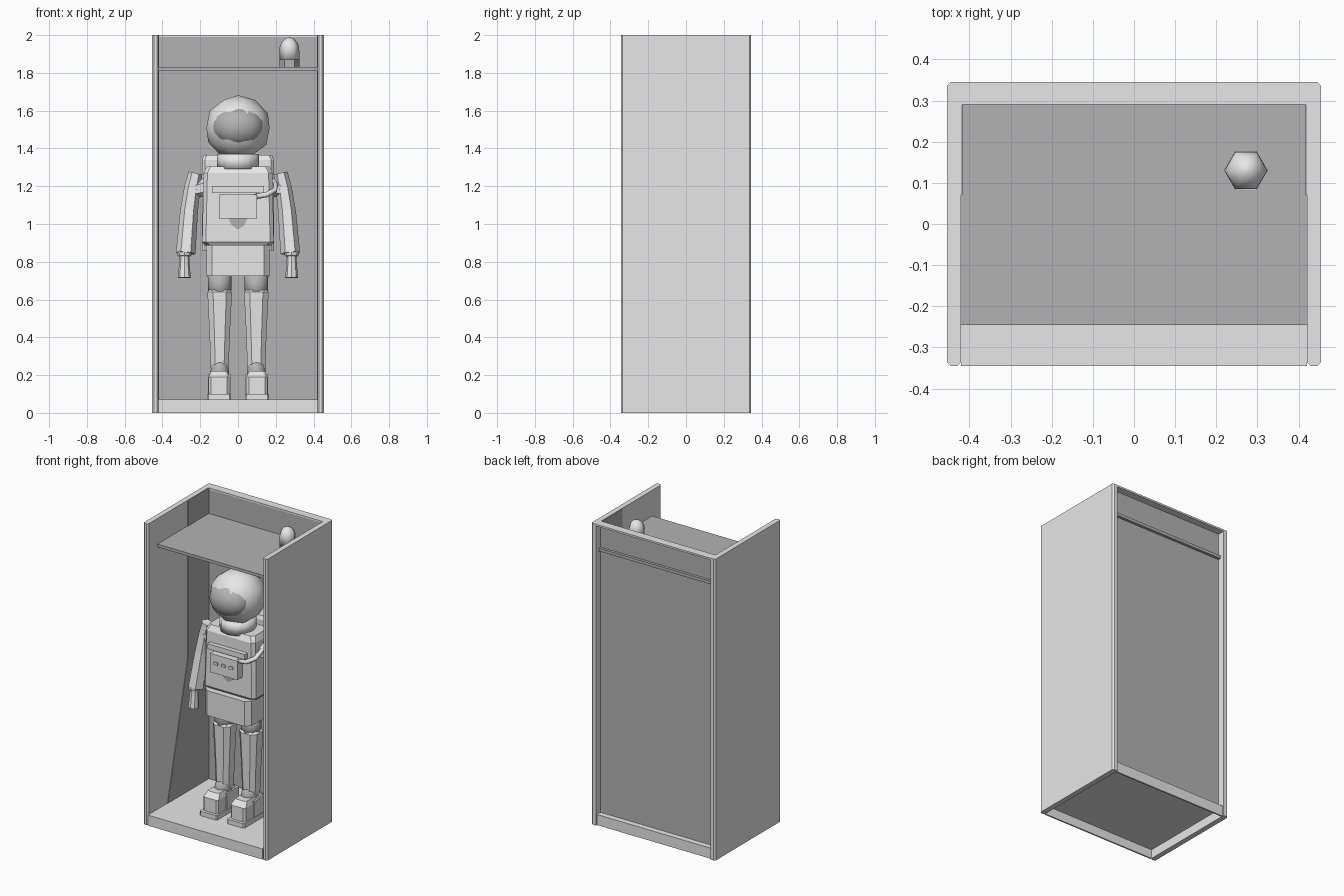
import bpy, bmesh, math
from mathutils import Vector

if "Cube" in bpy.data.objects:
    bpy.data.objects.remove(bpy.data.objects["Cube"])


def material(name, v):
    m = bpy.data.materials.new(name)
    m.diffuse_color = (v, v, v, 1)
    m.use_nodes = True
    m.node_tree.nodes["Principled BSDF"].inputs["Base Color"].default_value = m.diffuse_color
    return m


LIGHT = material("light grey", 0.8)
DARK = material("dark grey", 0.45)


def finish(name, bm, mat, smooth=False):
    bmesh.ops.recalc_face_normals(bm, faces=bm.faces)
    me = bpy.data.meshes.new(name)
    bm.to_mesh(me)
    bm.free()
    me.materials.append(mat)
    for p in me.polygons:
        p.use_smooth = smooth
    ob = bpy.data.objects.new(name, me)
    bpy.context.collection.objects.link(ob)
    return ob


def skin(name, rings, mat, smooth=False):
    """Closed skin over rings of equal vertex count."""
    bm = bmesh.new()
    vs = [[bm.verts.new(p) for p in r] for r in rings]
    n = len(vs[0])
    for a, b in zip(vs, vs[1:]):
        for i in range(n):
            j = (i + 1) % n
            bm.faces.new((a[i], a[j], b[j], b[i]))
    bm.faces.new(vs[0][::-1])
    bm.faces.new(vs[-1])
    return finish(name, bm, mat, smooth)


def box(name, x0, x1, y0, y1, z0, z1, mat=LIGHT):
    ring = [(x0, y0), (x1, y0), (x1, y1), (x0, y1)]
    return skin(name, [[(x, y, z) for x, y in ring] for z in (z0, z1)], mat)


def loft(name, sections, cx=0, mat=LIGHT):
    """Chamfered rectangles: (z, half width, y front, y back, chamfer)."""
    rings = []
    for z, w, y0, y1, c in sections:
        rings.append([(cx + x, y, z) for x, y in (
            (-w + c, y0), (w - c, y0), (w, y0 + c), (w, y1 - c),
            (w - c, y1), (-w + c, y1), (-w, y1 - c), (-w, y0 + c))])
    return skin(name, rings, mat)


def tube(name, pts, radii, n=6, mat=LIGHT, smooth=False):
    """Round section carried along a path."""
    pts = [Vector(p) for p in pts]
    rings = []
    for i, p in enumerate(pts):
        t = (pts[min(i + 1, len(pts) - 1)] - pts[max(i - 1, 0)]).normalized()
        side = Vector((0, 1, 0)).cross(t).normalized()
        up = t.cross(side)
        rings.append([p + radii[i] * (math.cos(a) * side + math.sin(a) * up)
                      for a in (2 * math.pi * k / n for k in range(n))])
    return skin(name, rings, mat, smooth)


def ball(name, centre, size, mat, sub=2):
    bm = bmesh.new()
    bmesh.ops.create_icosphere(bm, subdivisions=sub, radius=1)
    bmesh.ops.scale(bm, vec=size, verts=bm.verts)
    bmesh.ops.translate(bm, vec=centre, verts=bm.verts)
    return finish(name, bm, mat, True)


# Cabinet side walls with chamfered upright edges, and dark inner liner plates
for s in (-1, 1):
    plan = [(.42, -.335), (.43, -.345), (.445, -.345), (.455, -.335),
            (.455, .335), (.445, .345), (.42, .345)]
    skin("side_wall", [[(s * x, y, z) for x, y in plan] for z in (0, 2)], LIGHT)
    liner = [(-.14, .07), (.29, .07), (.29, 1.998), (.07, 1.998), (.07, .95)]
    skin("wall_liner", [[(s * x, y, z) for y, z in liner] for x in (.417, .421)], DARK)

# Back panel, top flange, hollow base and shelf
box("back_panel", -.42, .42, .29, .297, .06, 1.99, DARK)
box("top_flange", -.42, .42, .29, .345, 1.988, 2)
box("floor", -.42, .42, -.335, .325, .06, .07)
box("base_front", -.42, .42, -.345, -.335, 0, .07)
box("base_back", -.42, .42, .325, .335, 0, .07)
box("shelf", -.42, .42, -.245, .315, 1.81, 1.83, DARK)

# Bottle on the shelf
bx, by = .272, .13
tube("bottle_base", [(bx, by, 1.83), (bx, by, 1.87)], [.053, .053], 6, DARK, False)
tube("bottle_top", [(bx, by, z) for z in (1.87, 1.935, 1.96, 1.98, 1.988)],
     [.053, .052, .043, .025, .006], 6, LIGHT, True)

# Helmet, visor and neck ring
ball("helmet", (0, 0, 1.51), (.176, .176, .172), LIGHT)
ball("visor", (0, -.08, 1.515), (.135, .106, .11), DARK, 3)
tube("neck_ring", [(0, 0, 1.29), (0, 0, 1.37)], [.112, .112], 12, LIGHT, True)

# Torso, backpack and hips
loft("torso", [(.885, .175, -.085, .09, .03), (.905, .19, -.1, .1, .02),
               (1.27, .182, -.095, .1, .02), (1.305, .165, -.075, .09, .02)])
loft("backpack", [(.86, .19, .09, .22, .015), (1.34, .19, .09, .22, .015),
                  (1.365, .18, .1, .21, .015)])
loft("hips", [(.725, .168, -.13, .12, .03), (.89, .168, -.13, .12, .03)])

# Chest control box with bar, buttons, patch and hose
box("chest_bar", -.137, .137, -.125, -.085, 1.165, 1.2)
box("chest_box", -.1, .1, -.15, -.085, 1.03, 1.155)
for i in (-1, 0, 1):
    box("chest_button", i * .055 - .014, i * .055 + .014, -.157, -.149, 1.09, 1.108)
skin("belly_patch", [[(x, y, z) for x, z in ((-.05, 1.03), (-.035, .995), (0, .97),
                                           (.035, .995), (.05, 1.03))]
                     for y in (-.104, -.096)], DARK)
tube("chest_hose", [(.09, -.125, 1.145), (.15, -.13, 1.155), (.195, -.1, 1.18),
                    (.2, -.03, 1.21), (.18, .1, 1.22)], [.014] * 5, 6, LIGHT, True)

for s in (-1, 1):
    # Arms, cuffs and gloves
    tube("arm", [(s * .225, 0, 1.27), (s * .242, 0, 1.19), (s * .259, -.01, 1.07),
                 (s * .277, -.045, .845)], [.037, .043, .047, .052], 6)
    tube("shoulder", [(s * .15, 0, 1.2), (s * .235, 0, 1.18)], [.05, .042], 6)
    tube("cuff", [(s * .284, -.05, .855), (s * .284, -.052, .83)], [.04, .036], 8)
    tube("glove", [(s * .284, -.052, .835), (s * .284, -.055, .8), (s * .284, -.06, .715)],
         [.025, .027, .034], 8)
    # Legs with dark thigh and ankle joints
    lx = s * .097
    tube("thigh", [(lx, 0, .6), (lx, 0, .75)], [.06, .064], 8, DARK, True)
    loft("leg", [(.2, .046, -.05, .05, .024), (.42, .054, -.055, .055, .026),
                 (.64, .065, -.062, .062, .03), (.655, .05, -.045, .045, .02)], lx)
    ball("ankle", (lx, -.015, .215), (.052, .062, .07), DARK)
    # Boots and soles
    loft("boot", [(.09, .055, -.15, .065, .012), (.19, .055, -.15, .065, .012),
                  (.222, .042, -.12, .055, .012)], s * .1)
    box("boot_heel_strap", s * .1 - .06, s * .1 + .06, -.06, .07, .1, .205)
    loft("sole", [(.068, .064, -.17, .075, .008), (.1, .064, -.17, .075, .008)], s * .1)
